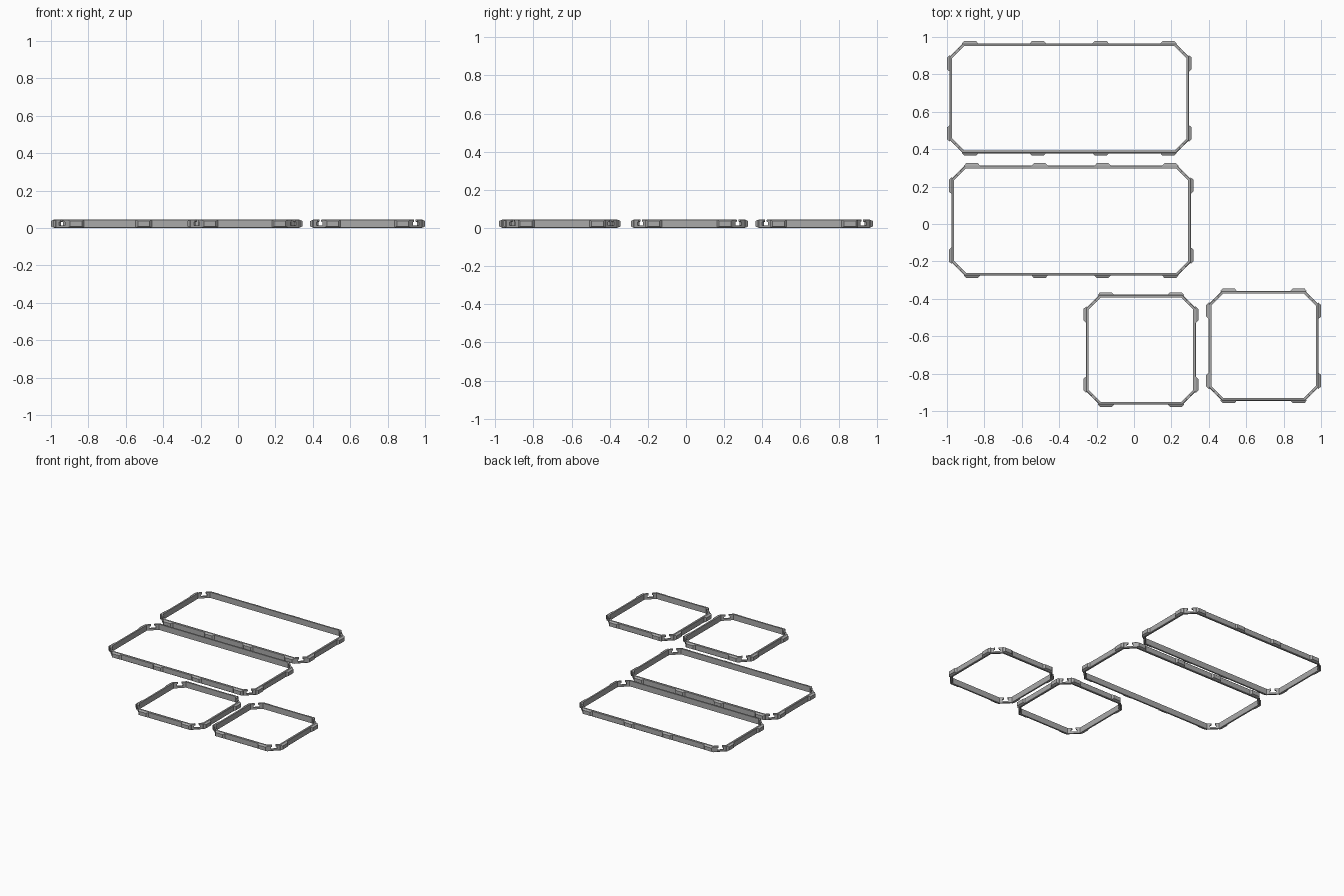
import bpy, bmesh, math
from mathutils import Matrix, Vector

if "Cube" in bpy.data.objects:
    bpy.data.objects.remove(bpy.data.objects["Cube"])

H = 0.045      # frame height
T = 0.015      # wall thickness
C = 0.072      # corner cut
P = 0.013      # clip pad protrusion

grey = bpy.data.materials.new("grey plastic")
grey.diffuse_color = (0.40, 0.40, 0.40, 1)
grey.use_nodes = True
grey.node_tree.nodes["Principled BSDF"].inputs["Base Color"].default_value = grey.diffuse_color


def octagon(hx, hy, c):
    return [(hx, -hy + c), (hx, hy - c), (hx - c, hy), (-hx + c, hy),
            (-hx, hy - c), (-hx, -hy + c), (-hx + c, -hy), (hx - c, -hy)]


def finish(bm, name, loc=(0, 0, 0)):
    bmesh.ops.recalc_face_normals(bm, faces=bm.faces)
    me = bpy.data.meshes.new(name)
    bm.to_mesh(me)
    bm.free()
    me.materials.append(grey)
    ob = bpy.data.objects.new(name, me)
    ob.location = loc
    bpy.context.collection.objects.link(ob)
    return ob


def wall_ring(bm, hx, hy):
    # cross-section swept round the octagon: (inset, z), outer edges eased
    e = 0.003
    section = [(e, 0), (0, e), (0, H - e), (e, H), (T, H), (T, 0)]
    rings = []
    for d, z in section:
        c = C - d * (2 - math.sqrt(2))
        rings.append([bm.verts.new((x, y, z)) for x, y in octagon(hx - d, hy - d, c)])
    for a, b in zip(rings, rings[1:] + rings[:1]):
        for i in range(8):
            j = (i + 1) % 8
            bm.faces.new((a[i], a[j], b[j], b[i]))


def extrude_profile(bm, profile, depth, mat):
    # profile in (u, z), extruded symmetrically along local y
    sides = [[bm.verts.new(mat @ Vector((u, s * depth, z))) for u, z in profile]
             for s in (-1, 1)]
    n = len(profile)
    bm.faces.new(sides[0])
    bm.faces.new(sides[1][::-1])
    for i in range(n):
        j = (i + 1) % n
        bm.faces.new((sides[0][i], sides[0][j], sides[1][j], sides[1][i]))


def pad(bm, mat):
    # tapered clip pad; local +y points out of the wall
    loops = []
    for w, lo, hi, y in ((0.043, 0.002, H - 0.002, -0.004),
                         (0.043, 0.002, H - 0.002, 0.0),
                         (0.031, 0.008, H - 0.008, P)):
        loops.append([bm.verts.new(mat @ Vector(v)) for v in
                      ((-w, y, lo), (w, y, lo), (w, y, hi), (-w, y, hi))])
    bm.faces.new(loops[0])
    bm.faces.new(loops[2])
    for a, b in zip(loops, loops[1:]):
        for i in range(4):
            j = (i + 1) % 4
            bm.faces.new((a[i], a[j], b[j], b[i]))


def frame(name, cx, cy, hx, hy, pads_x, pads_y):
    bm = bmesh.new()
    wall_ring(bm, hx, hy)
    ring = finish(bm, name, (cx, cy, 0))

    # keyhole notches, open at the top, in the four corner walls
    slot = [(-0.022, 0.014), (0.022, 0.014), (0.022, 0.031), (0.013, 0.034),
            (0.013, 0.06), (-0.013, 0.06), (-0.013, 0.034), (-0.022, 0.031)]
    bm = bmesh.new()
    for sx in (-1, 1):
        for sy in (-1, 1):
            ang = math.atan2(sy, sx) - math.pi / 2
            mat = (Matrix.Translation((sx * (hx - C / 2), sy * (hy - C / 2), 0))
                   @ Matrix.Rotation(ang, 4, 'Z'))
            extrude_profile(bm, slot, 0.03, mat)
    cutter = finish(bm, name + "_notch_cutter", (cx, cy, 0))
    cutter.hide_render = True
    mod = ring.modifiers.new("corner notches", 'BOOLEAN')
    mod.operation = 'DIFFERENCE'
    mod.solver = 'EXACT'
    mod.object = cutter
    bpy.context.view_layer.objects.active = ring
    bpy.ops.object.modifier_apply(modifier=mod.name)
    bpy.data.objects.remove(cutter)

    # clip pads on all four sides
    bm = bmesh.new()
    for s, ang in ((1, 0), (-1, math.pi)):
        for x in pads_x:
            pad(bm, Matrix.Translation((x, s * hy, 0)) @ Matrix.Rotation(ang, 4, 'Z'))
        for y in pads_y:
            pad(bm, Matrix.Translation((s * hx, y, 0))
                @ Matrix.Rotation(ang - math.pi / 2, 4, 'Z'))
    finish(bm, name + "_clip_pads", (cx, cy, 0))


SHORT = (-0.187, 0.187)
LONG = (-0.53, -0.168, 0.168, 0.53)
frame("long_frame_back", -0.346, 0.672, 0.641, 0.294, LONG, SHORT)
frame("long_frame_middle", -0.336, 0.018, 0.641, 0.294, LONG, SHORT)
frame("square_frame_left", 0.037, -0.672, 0.294, 0.294, SHORT, SHORT)
frame("square_frame_right", 0.693, -0.651, 0.294, 0.294, SHORT, SHORT)
